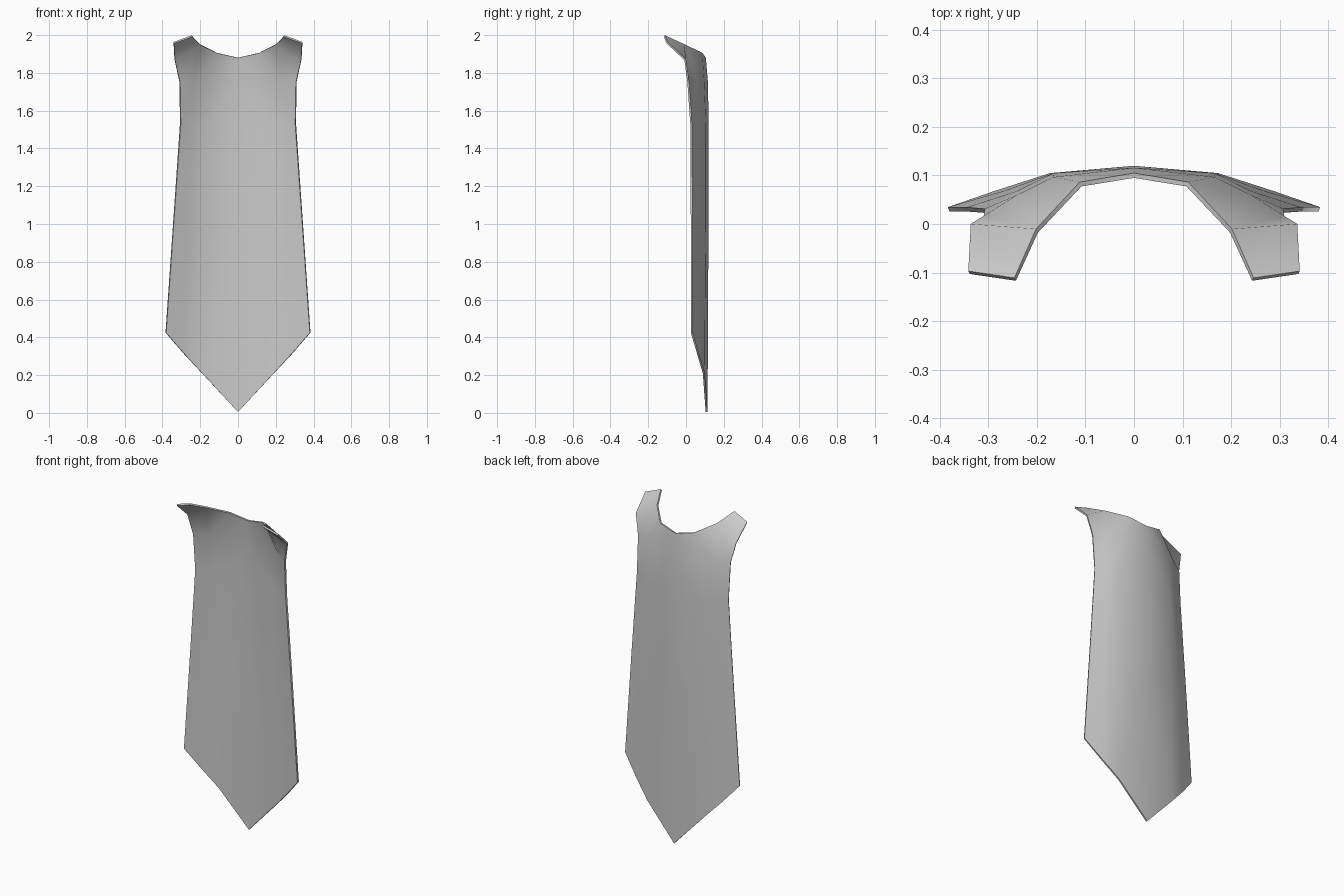
import bpy
import bmesh

default = bpy.data.objects.get("Cube")
if default:
    bpy.data.objects.remove(default, do_unlink=True)

# One cloth colour
cloth = bpy.data.materials.new("grey_cloth")
cloth.use_nodes = True
grey = (0.6, 0.6, 0.6, 1)
cloth.diffuse_color = grey
cloth.node_tree.nodes["Principled BSDF"].inputs["Base Color"].default_value = grey

# Left half of the cape: rows from neckline to pointed hem, centre to side edge
rows = [
    [(0, .100, 1.88), (.11, .082, 1.905), (.20, -.014, 1.95), (.335, -.004, 1.87)],
    [(0, .111, 1.75), (.165, .092, 1.75), (.24, .055, 1.75), (.308, .012, 1.75)],
    [(0, .115, 1.53), (.165, .100, 1.53), (.24, .063, 1.53), (.305, .027, 1.53)],
    [(0, .114, 1.0), (.172, .100, 1.0), (.265, .064, 1.0), (.342, .030, 1.0)],
    [(0, .109, .005), (.19, .094, .21), (.29, .062, .318), (.382, .030, .425)],
]
shoulder_tip = [(.245, -.114, 1.995), (.34, -.100, 1.96)]

bm = bmesh.new()
grid = [[bm.verts.new(p) for p in row] for row in rows]
for upper, lower in zip(grid, grid[1:]):
    for i in range(3):
        bm.faces.new((upper[i], upper[i + 1], lower[i + 1], lower[i]))

# Shoulder flap rising from the neckline
inner, outer = [bm.verts.new(p) for p in shoulder_tip]
bm.faces.new((inner, outer, grid[0][3], grid[0][2]))
bmesh.ops.recalc_face_normals(bm, faces=bm.faces)

mesh = bpy.data.meshes.new("cape")
bm.to_mesh(mesh)
bm.free()
mesh.materials.append(cloth)
cape = bpy.data.objects.new("cape", mesh)
bpy.context.collection.objects.link(cape)

# Mirror to the right half, then give the cloth its thickness
mirror = cape.modifiers.new("mirror", 'MIRROR')
mirror.use_clip = True
mirror.merge_threshold = 0.001
thickness = cape.modifiers.new("thickness", 'SOLIDIFY')
thickness.thickness = 0.01
thickness.offset = 0

bpy.context.view_layer.objects.active = cape
cape.select_set(True)
for name in ("mirror", "thickness"):
    bpy.ops.object.modifier_apply(modifier=name)
bpy.ops.object.shade_smooth_by_angle(angle=1.0)
